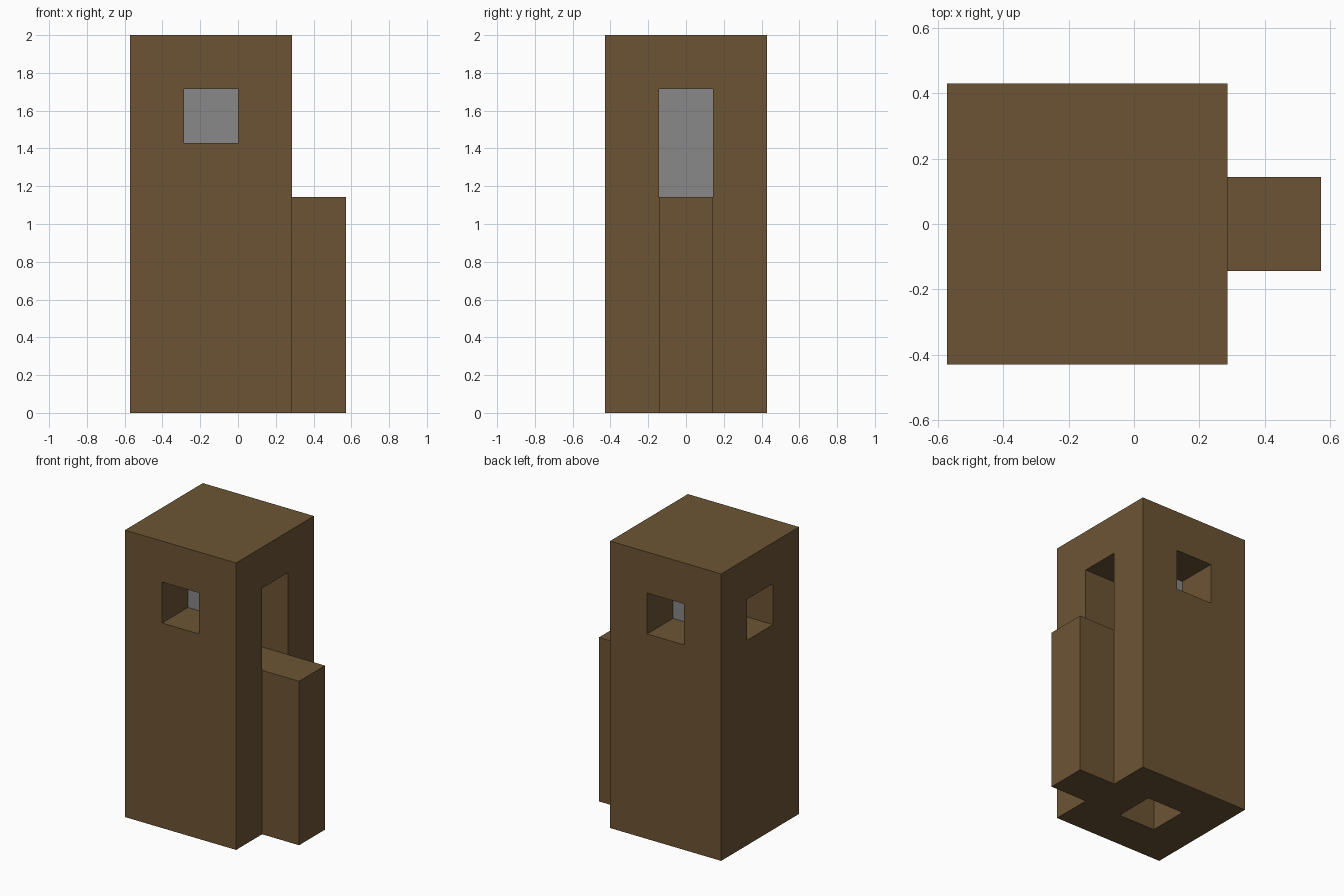
import bpy

cube = bpy.data.objects.get("Cube")
if cube:
    bpy.data.objects.remove(cube, do_unlink=True)

U = 2 / 7          # one block
CX = -U / 2        # tower axis


def material(name, colour):
    mat = bpy.data.materials.new(name)
    mat.use_nodes = True
    mat.diffuse_color = (*colour, 1)
    mat.node_tree.nodes["Principled BSDF"].inputs["Base Color"].default_value = (*colour, 1)
    return mat


def box(name, x, y, z, mat):
    """Box from (min, max) ranges in blocks, x measured from the tower axis."""
    bpy.ops.mesh.primitive_cube_add(size=1)
    ob = bpy.context.object
    ob.name = ob.data.name = name
    ranges = (x, y, z)
    centre = [(a + b) / 2 * U for a, b in ranges]
    size = [(b - a) * U for a, b in ranges]
    for v in ob.data.vertices:
        v.co = [v.co[i] * size[i] + centre[i] for i in range(3)]
    ob.data.materials.append(mat)
    ob.location.x = CX
    return ob


def cut(target, cutter):
    cutter.hide_render = True
    mod = target.modifiers.new("cut", 'BOOLEAN')
    mod.operation = 'DIFFERENCE'
    mod.solver = 'EXACT'
    mod.object = cutter
    bpy.context.view_layer.objects.active = target
    bpy.ops.object.modifier_apply(modifier=mod.name)
    bpy.data.objects.remove(cutter, do_unlink=True)


brown = material("wood brown", (0.150, 0.0887, 0.0343))
grey = material("stone grey", (0.246, 0.246, 0.246))

MID = (-0.5, 0.5)  # middle block across the tower

# Tower with shaft open at the bottom, windows on three sides and a doorway
tower = box("tower", (-1.5, 1.5), (-1.5, 1.5), (0, 7), brown)
cut(tower, box("shaft_cutter", MID, MID, (-1, 6), brown))
cut(tower, box("front_back_window_cutter", MID, (-2, 2), (5, 6), brown))
cut(tower, box("side_window_cutter", (-2, 0), MID, (5, 6), brown))
cut(tower, box("doorway_cutter", (0, 2), MID, (4, 6), brown))

# Grey core behind the openings
box("core", MID, MID, (4, 6), grey)

# Entrance step leading up to the doorway
box("entrance_step", (1.5, 2.5), MID, (0, 4), brown)
